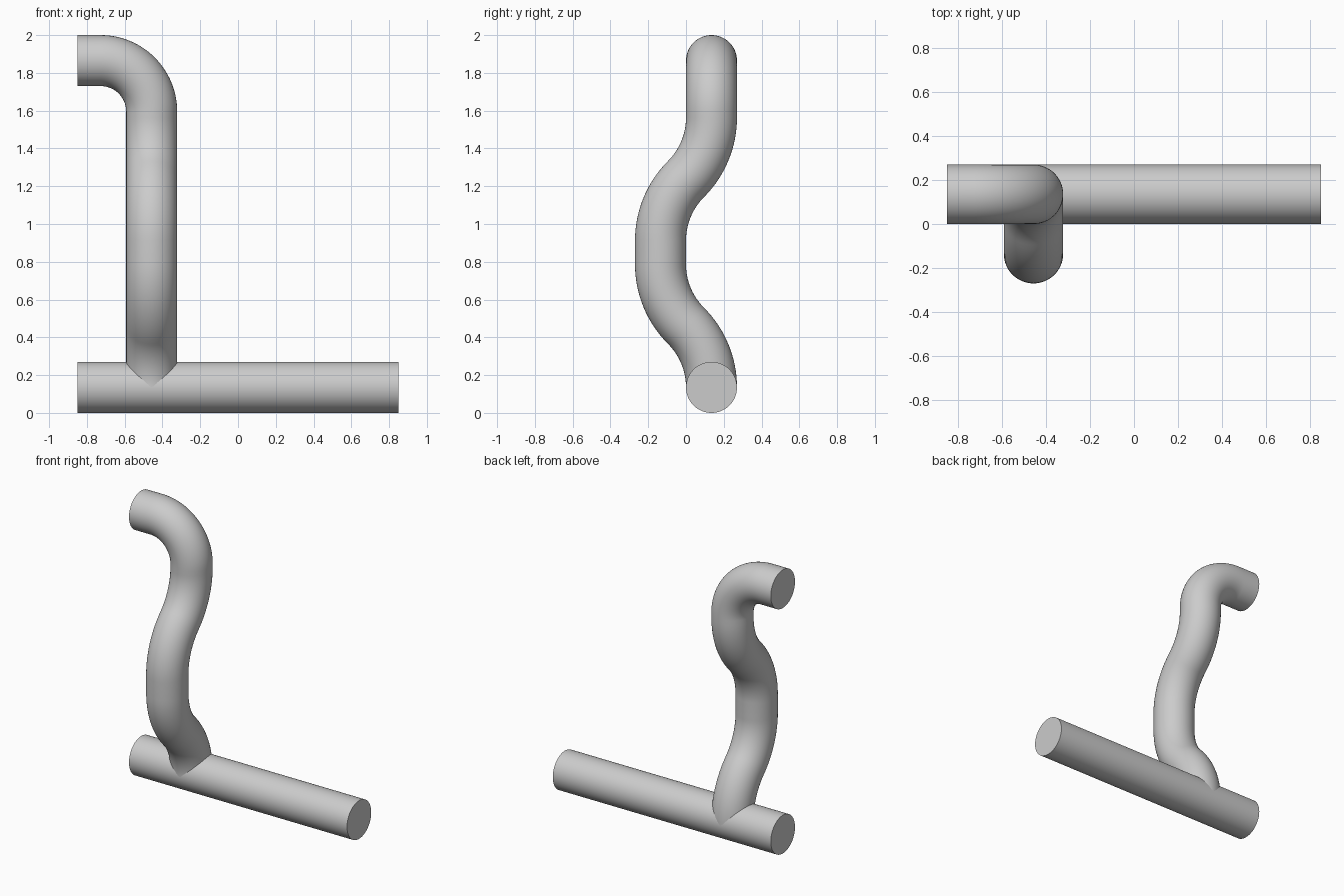
import bpy
import bmesh
from math import cos, sin, pi, radians
from mathutils import Matrix, Vector

cube = bpy.data.objects.get("Cube")
if cube:
    bpy.data.objects.remove(cube, do_unlink=True)

RADIUS = 0.135
SIDES = 64
BEND = 0.461      # centreline radius of the sideways bends
ELBOW = 0.27      # centreline radius of the top elbow

grey = bpy.data.materials.new("pipe grey")
grey.use_nodes = True
grey.diffuse_color = (0.6, 0.6, 0.6, 1)
grey.node_tree.nodes["Principled BSDF"].inputs["Base Color"].default_value = (0.6, 0.6, 0.6, 1)


def straight(frames, length):
    """Carry the last ring forward along its own heading."""
    frames.append(frames[-1] @ Matrix.Translation((0, 0, length)))


def bend(frames, radius, angle, axis, steps):
    """Carry the last ring round an arc about a world axis."""
    start = frames[-1]
    axis = Vector(axis)
    heading = start.to_3x3() @ Vector((0, 0, 1))
    centre = start.translation + radius * axis.cross(heading)
    for i in range(1, steps + 1):
        turn = Matrix.Rotation(radians(angle) * i / steps, 4, axis)
        frames.append(Matrix.Translation(centre) @ turn @ Matrix.Translation(-centre) @ start)


def make_pipe(name, frames):
    """Skin a round, capped pipe over the ring frames."""
    bm = bmesh.new()
    circle = [Vector((RADIUS * cos(2 * pi * i / SIDES), RADIUS * sin(2 * pi * i / SIDES), 0))
              for i in range(SIDES)]
    rings = [[bm.verts.new(f @ p) for p in circle] for f in frames]
    for a, b in zip(rings, rings[1:]):
        for i in range(SIDES):
            j = (i + 1) % SIDES
            bm.faces.new((a[i], a[j], b[j], b[i]))
    bm.faces.new(rings[0][::-1])
    bm.faces.new(rings[-1])
    bmesh.ops.recalc_face_normals(bm, faces=bm.faces)
    mesh = bpy.data.meshes.new(name)
    bm.to_mesh(mesh)
    bm.free()
    mesh.materials.append(grey)
    obj = bpy.data.objects.new(name, mesh)
    bpy.context.collection.objects.link(obj)
    bpy.ops.object.select_all(action="DESELECT")
    obj.select_set(True)
    bpy.context.view_layer.objects.active = obj
    bpy.ops.object.shade_smooth_by_angle(angle=radians(30))


# Horizontal main pipe
main = [Matrix.Translation((-0.85, RADIUS, RADIUS)) @ Matrix.Rotation(pi / 2, 4, "Y")]
straight(main, 1.7)
make_pipe("main_pipe", main)

# Branch pipe: out to the front, back again, then an elbow to the right
branch = [Matrix.Translation((-0.457, RADIUS, RADIUS))]
bend(branch, BEND, 45, (1, 0, 0), 16)
bend(branch, BEND, 45, (-1, 0, 0), 16)
straight(branch, 0.125)
bend(branch, BEND, 45, (-1, 0, 0), 16)
bend(branch, BEND, 45, (1, 0, 0), 16)
straight(branch, 2 - RADIUS - ELBOW - branch[-1].translation.z)
bend(branch, ELBOW, 90, (0, -1, 0), 28)
straight(branch, branch[-1].translation.x + 0.85)
make_pipe("branch_pipe", branch)
